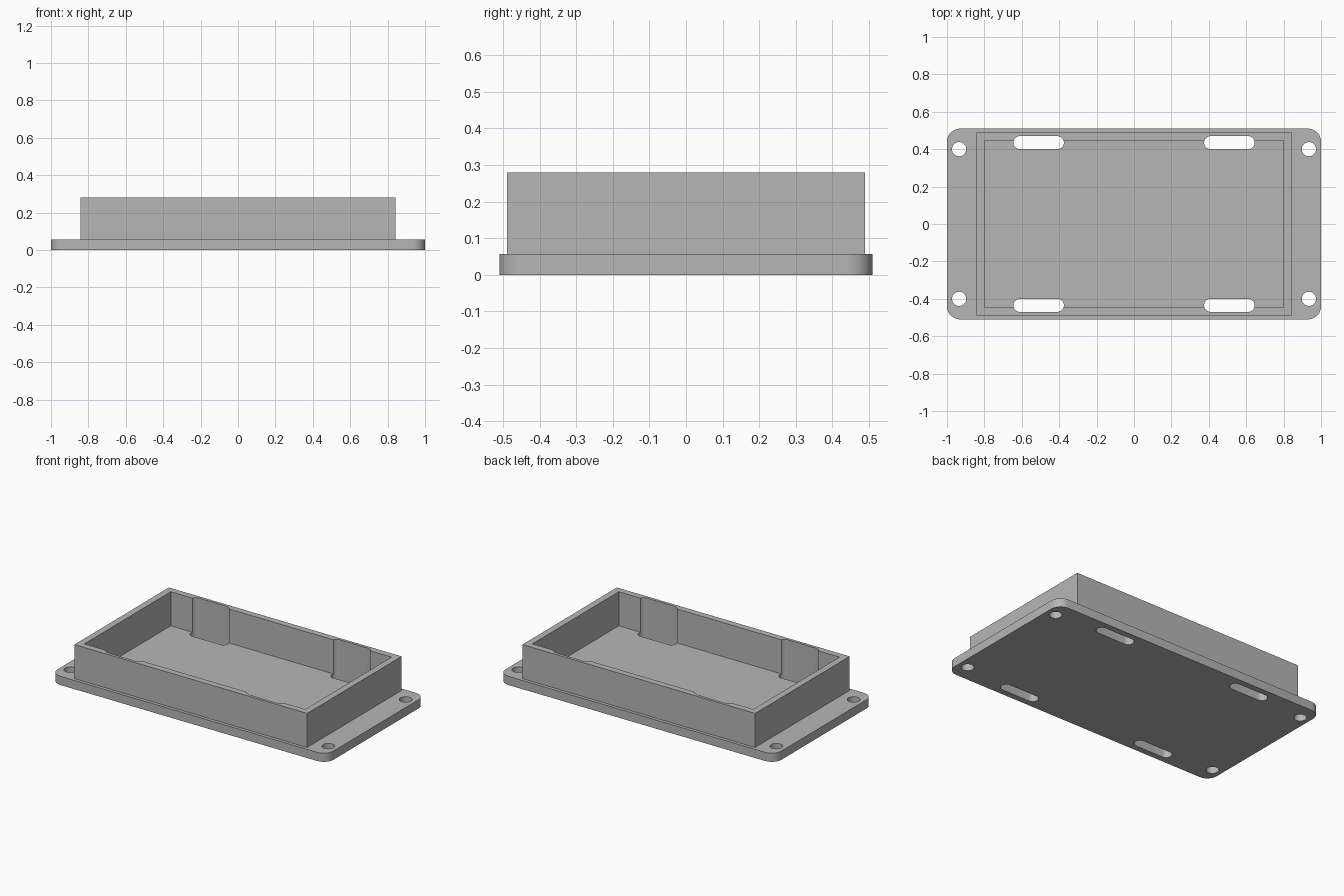
import bpy, bmesh
from math import cos, sin, pi

if "Cube" in bpy.data.objects:
    bpy.data.objects.remove(bpy.data.objects["Cube"], do_unlink=True)

PLATE_TOP, RIM_TOP = 0.057, 0.28

grey = bpy.data.materials.new("plain_grey")
grey.use_nodes = True
grey.diffuse_color = (0.47, 0.47, 0.47, 1)
grey.node_tree.nodes["Principled BSDF"].inputs["Base Color"].default_value = grey.diffuse_color


def rounded_prism(name, cx, cy, hx, hy, radius, z0, z1, steps=8):
    """Upright prism over a rectangle whose corners have the given radius."""
    points = []
    for quarter, (sx, sy) in enumerate([(1, 1), (-1, 1), (-1, -1), (1, -1)]):
        for i in range(steps + 1 if radius else 1):
            a = (quarter + i / steps) * pi / 2
            p = (cx + sx * (hx - radius) + radius * cos(a),
                 cy + sy * (hy - radius) + radius * sin(a), z0)
            # Skip repeats where a straight side has no length
            if all(abs(p[0] - q[0]) + abs(p[1] - q[1]) > 1e-5 for q in points):
                points.append(p)
    bm = bmesh.new()
    base = bm.faces.new([bm.verts.new(p) for p in points])
    grown = bmesh.ops.extrude_face_region(bm, geom=[base], use_keep_orig=True)
    for v in grown["geom"]:
        if isinstance(v, bmesh.types.BMVert):
            v.co.z = z1
    bmesh.ops.recalc_face_normals(bm, faces=bm.faces)
    mesh = bpy.data.meshes.new(name)
    bm.to_mesh(mesh)
    bm.free()
    mesh.materials.append(grey)
    obj = bpy.data.objects.new(name, mesh)
    bpy.context.collection.objects.link(obj)
    return obj


def combine(target, tool, operation):
    """Apply a boolean and remove the tool."""
    mod = target.modifiers.new(operation, "BOOLEAN")
    mod.operation, mod.object, mod.solver = operation, tool, "EXACT"
    bpy.context.view_layer.objects.active = target
    bpy.ops.object.modifier_apply(modifier=mod.name)
    bpy.data.objects.remove(tool, do_unlink=True)


# Mounting plate and walled tray
tray = rounded_prism("mounting_tray", 0, 0, 1, 0.51, 0.07, 0, PLATE_TOP)
combine(tray, rounded_prism("wall_block", 0, 0, 0.843, 0.489, 0, 0.02, RIM_TOP), "UNION")
combine(tray, rounded_prism("cavity", 0, 0, 0.8, 0.447, 0, PLATE_TOP, 0.4), "DIFFERENCE")

# Screw holes at the corners, strap slots that also notch the long walls
for sx in (-1, 1):
    for sy in (-1, 1):
        combine(tray, rounded_prism("screw_hole", sx * 0.935, sy * 0.4, 0.038, 0.038,
                                    0.038, -0.1, 0.4), "DIFFERENCE")
        combine(tray, rounded_prism("strap_slot", sx * 0.51, sy * 0.435, 0.135, 0.035,
                                    0.035, -0.1, 0.4), "DIFFERENCE")

# Smooth the rounded corners and holes, keep the edges sharp
bpy.ops.object.select_all(action="DESELECT")
tray.select_set(True)
bpy.context.view_layer.objects.active = tray
bpy.ops.object.shade_smooth_by_angle(angle=pi / 6)
